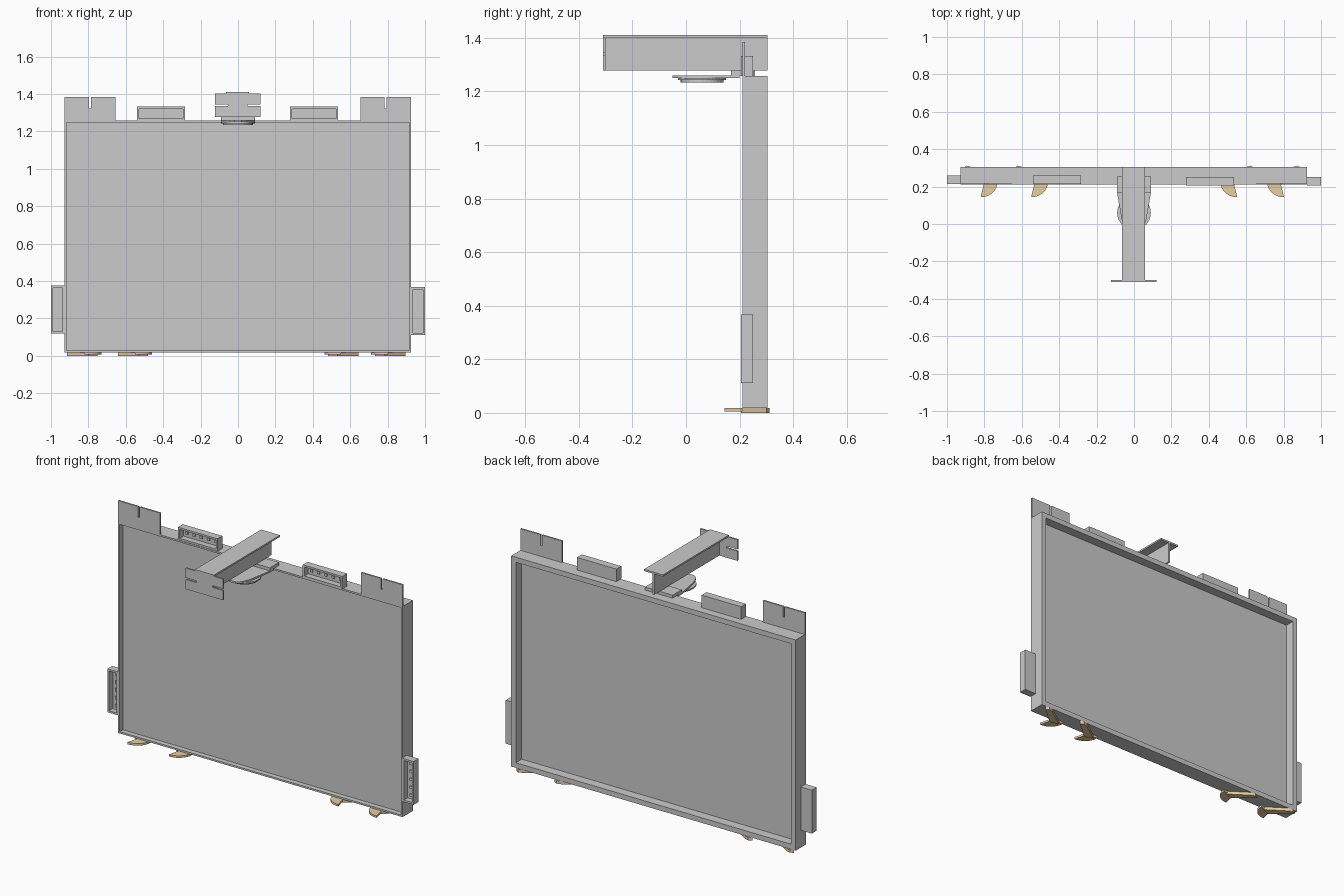
import bpy, bmesh, math
from mathutils import Vector

if "Cube" in bpy.data.objects:
    bpy.data.objects.remove(bpy.data.objects["Cube"])

wood = bpy.data.materials.new("tan")
wood.diffuse_color = (0.80, 0.62, 0.36, 1)
wood.use_nodes = True
wood.node_tree.nodes["Principled BSDF"].inputs["Base Color"].default_value = wood.diffuse_color


def finish(bm, name, mat=None):
    bmesh.ops.recalc_face_normals(bm, faces=bm.faces)
    me = bpy.data.meshes.new(name)
    bm.to_mesh(me)
    bm.free()
    ob = bpy.data.objects.new(name, me)
    bpy.context.collection.objects.link(ob)
    if mat:
        me.materials.append(mat)
    return ob


def add_box(bm, x0, x1, y0, y1, z0, z1):
    vs = bmesh.ops.create_cube(bm, size=1)["verts"]
    for v in vs:
        v.co = Vector((x0 + (v.co.x + .5) * (x1 - x0),
                       y0 + (v.co.y + .5) * (y1 - y0),
                       z0 + (v.co.z + .5) * (z1 - z0)))


def box(name, *dims):
    bm = bmesh.new()
    add_box(bm, *dims)
    return finish(bm, name)


def prism(name, pts, a, b, axis="z", mat=None):
    """Extrude a 2D outline from a to b along z (points x,y) or y (points x,z)."""
    bm = bmesh.new()
    co = (lambda p, d: (p[0], p[1], d)) if axis == "z" else (lambda p, d: (p[0], d, p[1]))
    face = bm.faces.new([bm.verts.new(co(p, a)) for p in pts])
    ext = bmesh.ops.extrude_face_region(bm, geom=[face])["geom"]
    shift = (0, 0, b - a) if axis == "z" else (0, b - a, 0)
    bmesh.ops.translate(bm, vec=shift, verts=[g for g in ext if isinstance(g, bmesh.types.BMVert)])
    return finish(bm, name, mat)


def loft(name, rings):
    """Closed tube of rectangular rings (x0, x1, z0, z1, y), last joins first."""
    bm = bmesh.new()
    vs = [[bm.verts.new(c) for c in ((x0, y, z0), (x1, y, z0), (x1, y, z1), (x0, y, z1))]
          for x0, x1, z0, z1, y in rings]
    for i in range(len(vs)):
        a, b = vs[i], vs[(i + 1) % len(vs)]
        for k in range(4):
            bm.faces.new((a[k], a[(k + 1) % 4], b[(k + 1) % 4], b[k]))
    return finish(bm, name)


# Board: thin front lip, wider back lip, panel set between them
X0, X1, Z0, Z1 = -0.928, 0.925, 0.018, 1.258


def ring(inset, y):
    return (X0 + inset, X1 - inset, Z0 + inset, Z1 - inset, y)


loft("board_frame", [ring(0, 0.21), ring(0, 0.305), ring(0.03, 0.305), ring(0.03, 0.25),
                     ring(0.01, 0.25), ring(0.01, 0.21)])
box("board_panel", X0 + .01, X1 - .01, 0.24, 0.25, Z0 + .01, Z1 - .01)

# Slotted upright plates on the top corners
for side, x0, x1 in (("left", X0, -0.656), ("right", 0.654, X1)):
    m = (x0 + x1) / 2
    prism(side + "_top_plate",
          [(x0, 1.25), (x1, 1.25), (x1, 1.385), (m + .005, 1.385), (m + .005, 1.322),
           (m - .005, 1.322), (m - .005, 1.385), (x0, 1.385)], 0.21, 0.22, "y")


# Open trays with a row of slanted ribs
def tray(name, x0, x1, y0, z0, z1):
    t, y1 = 0.011, y0 + 0.045

    def r(i, y):
        return (x0 + i, x1 - i, z0 + i, z1 - i, y)
    loft(name, [r(0, y0), r(0, y1), r(t, y1), r(t, y0)])
    box(name + "_back", x0 + t, x1 - t, y1 - .01, y1, z0 + t, z1 - t)
    bm = bmesh.new()
    wide = x1 - x0 > z1 - z0
    for i in range(5):
        f = (i + .5) / 5
        cx = x0 + t + f * (x1 - x0 - 2 * t) if wide else (x0 + x1) / 2
        cz = (z0 + z1) / 2 if wide else z0 + t + f * (z1 - z0 - 2 * t)
        n = len(bm.verts)
        add_box(bm, cx - .008, cx + .008, y1 - .016, y1 - .01, cz - .008, cz + .008)
    finish(bm, name + "_studs")


tray("top_left_tray", -0.54, -0.283, 0.213, 1.258, 1.332)
tray("top_right_tray", 0.278, 0.535, 0.205, 1.258, 1.332)
tray("side_left_tray", -1.0, X0, 0.213, 0.12, 0.375)
tray("side_right_tray", X1, 1.0, 0.205, 0.112, 0.367)

# Overhead arm: T beam with a slotted end plate
box("arm_flange", -0.063, 0.06, -0.31, 0.305, 1.40, 1.41)
box("arm_web", -0.007, 0.004, -0.30, 0.305, 1.278, 1.40)
prism("arm_end_plate",
      [(-.124, 1.278), (.12, 1.278), (.12, 1.335), (.05, 1.335), (.05, 1.345), (.12, 1.345),
       (.12, 1.402), (-.124, 1.402), (-.124, 1.345), (-.054, 1.345), (-.054, 1.335),
       (-.124, 1.335)], -0.31, -0.30, "y")

# Tongue and round pad under the arm
box("arm_seat", -0.09, 0.09, 0.168, 0.253, 1.26, 1.278)
prism("arm_tongue", [(-.09, .20), (-.09, .165), (-.065, .02), (-.045, -.03), (-.02, -.05),
                     (.02, -.05), (.045, -.03), (.065, .02), (.09, .165), (.09, .20)], 1.25, 1.26)
for name, rad, a, b in (("pad_disc", .09, 1.242, 1.25), ("pad_rim", .08, 1.234, 1.242)):
    prism(name, [(rad * math.cos(k * math.tau / 32), .06 + rad * math.sin(k * math.tau / 32))
                 for k in range(32)], a, b)


# Feet: rounded fan in front, narrow strip running to the back edge
def foot(name, cx, s, tip):
    arc = [(cx + s * (-.02 + .09 * math.sin(a)), .225 - .082 * math.cos(a))
           for a in [k * math.radians(95) / 10 for k in range(11)]]
    prism(name + "_fan", [(cx + s * .0, .225)] + arc, 0.006, 0.018, mat=wood)
    prism(name + "_strip", [(cx, .205), (cx + s * .05, .225), (tip + s * .025, .305),
                            (tip, .312), (tip - s * .02, .30)], 0.0, 0.018, mat=wood)


foot("left_outer_foot", -0.80, 1, -0.895)
foot("left_inner_foot", -0.53, 1, -0.622)
foot("right_inner_foot", 0.532, -1, 0.625)
foot("right_outer_foot", 0.782, -1, 0.875)
